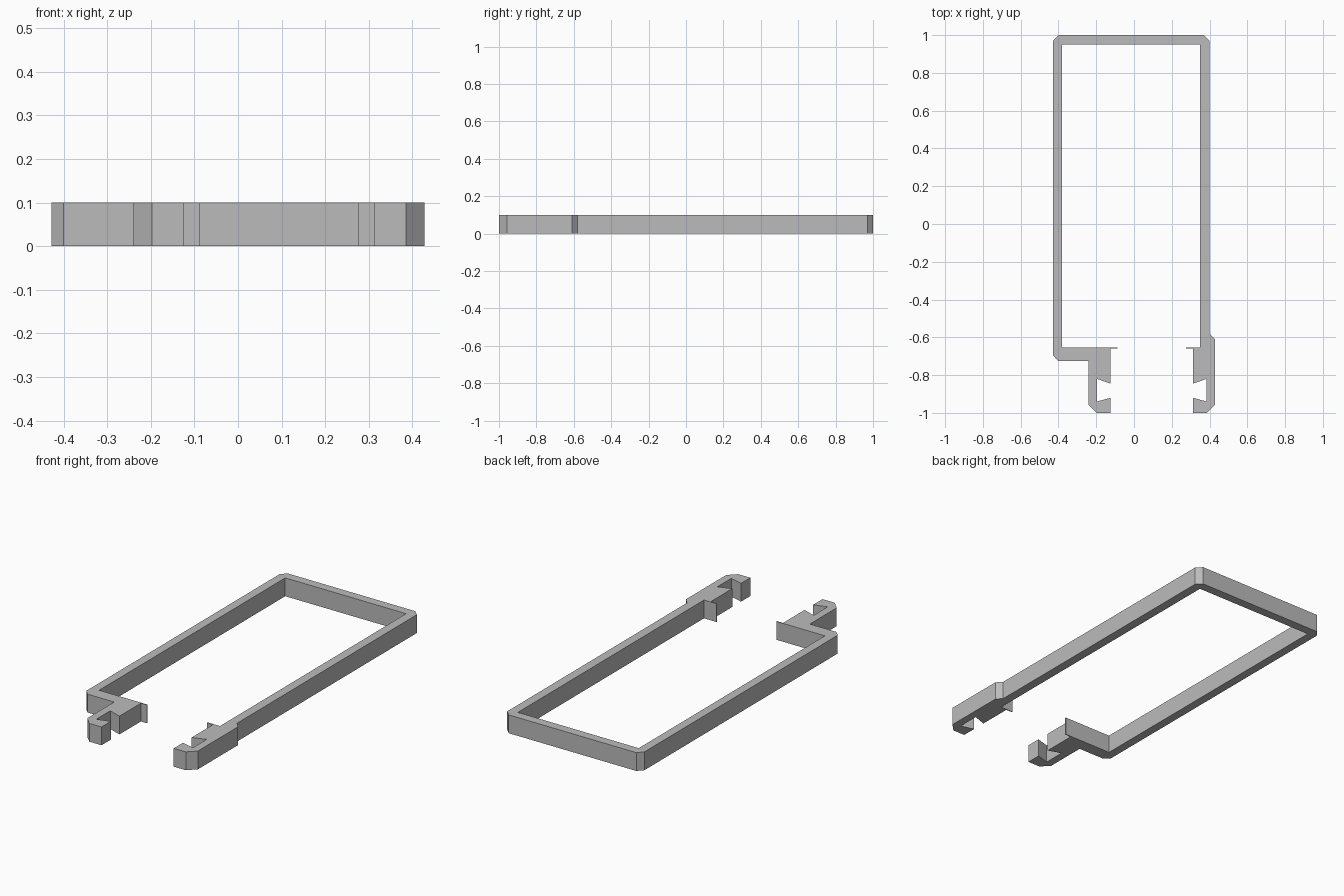
import bpy
import bmesh

cube = bpy.data.objects.get("Cube")
if cube:
    bpy.data.objects.remove(cube, do_unlink=True)

HEIGHT = 0.10
CLIP_CENTRE = 0.094

grey = bpy.data.materials.new("plain grey")
grey.use_nodes = True
grey.diffuse_color = (0.5, 0.5, 0.5, 1)
grey.node_tree.nodes["Principled BSDF"].inputs["Base Color"].default_value = (0.5, 0.5, 0.5, 1)


def extrude_profile(name, points):
    """Solid made by raising a flat outline to the frame height."""
    bm = bmesh.new()
    face = bm.faces.new([bm.verts.new((x, y, 0)) for x, y in points])
    raised = bmesh.ops.extrude_face_region(bm, geom=[face])["geom"]
    top = [v for v in raised if isinstance(v, bmesh.types.BMVert)]
    bmesh.ops.translate(bm, verts=top, vec=(0, 0, HEIGHT))
    bmesh.ops.recalc_face_normals(bm, faces=bm.faces)
    mesh = bpy.data.meshes.new(name)
    bm.to_mesh(mesh)
    bm.free()
    mesh.materials.append(grey)
    obj = bpy.data.objects.new(name, mesh)
    bpy.context.scene.collection.objects.link(obj)
    return obj


def clip_edge(side):
    """Dovetailed clip from its thin inner tab round to its outer chamfer."""
    half = [(0.181, -0.655), (0.181, -0.66), (0.218, -0.66),
            (0.218, -0.845), (0.291, -0.82), (0.291, -0.94),
            (0.218, -0.92), (0.218, -1.0), (0.291, -1.0), (0.334, -0.957)]
    return [(CLIP_CENTRE + side * x, y) for x, y in half]


# Inside of the open loop, running from the right clip to the left clip
inner = [(0.35, -0.655), (0.35, 0.95), (-0.38, 0.95), (-0.38, -0.655)]

# Outside of the loop, chamfered at its corners, with a step by each clip
outer = [(-0.24, -0.725), (-0.40, -0.725), (-0.428, -0.697),
         (-0.428, 0.97), (-0.40, 1.0), (0.37, 1.0), (0.40, 0.97),
         (0.40, -0.58), (0.428, -0.61)]

# One continuous bar forms the loop and both clips
extrude_profile("clip_frame", inner + clip_edge(-1) + outer + clip_edge(1)[::-1])
